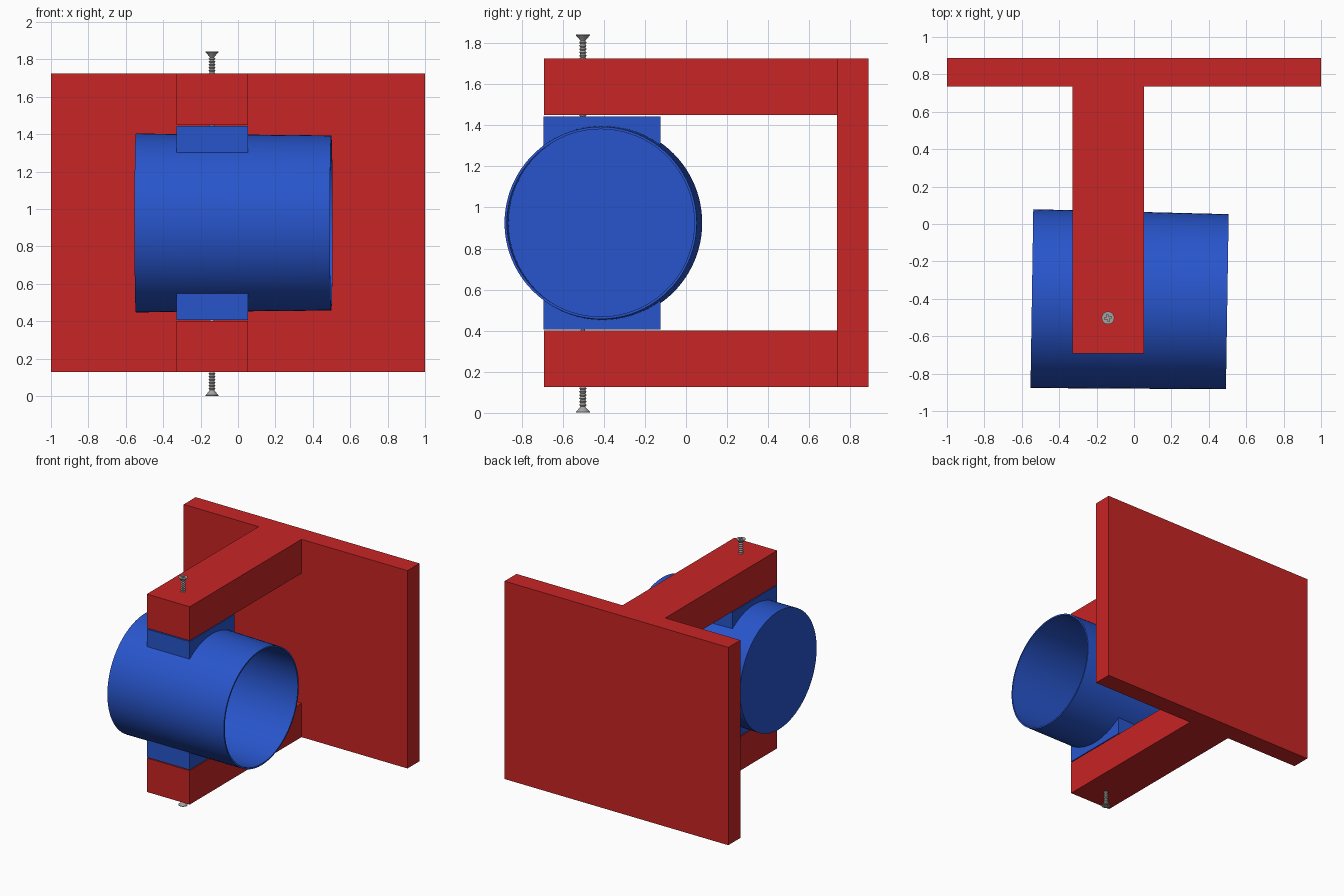
import bpy, bmesh, math
from mathutils import Matrix

if "Cube" in bpy.data.objects:
    bpy.data.objects.remove(bpy.data.objects["Cube"])


def make_material(name, rgb):
    mat = bpy.data.materials.new(name)
    mat.use_nodes = True
    mat.diffuse_color = (*rgb, 1)
    mat.node_tree.nodes["Principled BSDF"].inputs["Base Color"].default_value = (*rgb, 1)
    return mat


RED = make_material("red", (0.58, 0.018, 0.018))
BLUE = make_material("blue", (0.021, 0.091, 0.6))
STEEL = make_material("steel grey", (0.38, 0.37, 0.36))


def finish(bm, name, mat, smooth=False):
    bmesh.ops.recalc_face_normals(bm, faces=bm.faces)
    mesh = bpy.data.meshes.new(name)
    bm.to_mesh(mesh)
    bm.free()
    obj = bpy.data.objects.new(name, mesh)
    bpy.context.collection.objects.link(obj)
    mesh.materials.append(mat)
    bpy.ops.object.select_all(action="DESELECT")
    obj.select_set(True)
    bpy.context.view_layer.objects.active = obj
    if smooth:
        bpy.ops.object.shade_smooth_by_angle(angle=math.radians(30))
    return obj


def box(name, mat, x, y, z):
    bm = bmesh.new()
    bmesh.ops.create_cube(bm, size=1)
    for v in bm.verts:
        v.co = [(a + b) / 2 + c * (b - a) for c, (a, b) in zip(v.co, (x, y, z))]
    return finish(bm, name, mat)


def prism(name, mat, points, depth):
    """Extrude a closed outline of 3D points along the vector depth."""
    bm = bmesh.new()
    face = bm.faces.new([bm.verts.new(p) for p in points])
    ext = bmesh.ops.extrude_face_region(bm, geom=[face], use_keep_orig=True)
    verts = [g for g in ext["geom"] if isinstance(g, bmesh.types.BMVert)]
    bmesh.ops.translate(bm, verts=verts, vec=depth)
    return finish(bm, name, mat)


def lathe(name, mat, profile, sides, matrix):
    """Revolve (radius, height) points around z."""
    bm = bmesh.new()
    verts = [bm.verts.new((r, 0, h)) for r, h in profile]
    edges = [bm.edges.new(pair) for pair in zip(verts, verts[1:])]
    bmesh.ops.spin(bm, geom=verts + edges, cent=(0, 0, 0), axis=(0, 0, 1),
                   angle=math.tau, steps=sides, use_merge=True)
    bmesh.ops.remove_doubles(bm, verts=bm.verts, dist=1e-5)
    bm.transform(matrix)
    return finish(bm, name, mat, smooth=True)


MID = 0.925                 # height of the mirror plane between the arms
ARM_X = (-0.33, 0.053)
CUP_Y, CUP_R = -0.407, 0.472

# Back plate and the two arms
box("back_plate", RED, (-1, 1), (0.735, 0.888), (0.127, 1.725))
box("upper_arm", RED, ARM_X, (-0.692, 0.735), (1.45, 1.725))
box("lower_arm", RED, ARM_X, (-0.692, 0.735), (0.127, 0.4))

# Slightly tapered, slightly turned cup, closed at one end
turn = (Matrix.Translation((-0.546, -0.399, MID)) @ Matrix.Rotation(math.radians(-0.9), 4, "Z")
        @ Matrix.Rotation(math.pi / 2, 4, "Y"))
lathe("cup", BLUE, [(0, 0), (0.478, 0), (0.468, 1.045), (0.456, 1.045),
                    (0.464, 0.014), (0, 0.014)], 96, turn)

# Saddle blocks hollowed to fit the cup
for name, side in (("upper_saddle", 1), ("lower_saddle", -1)):
    front, back = -0.693, -0.123
    outline = [(ARM_X[0], back, MID + side * 0.518), (ARM_X[0], front, MID + side * 0.518)]
    for i in range(25):
        y = front + (back - front) * i / 24
        outline.append((ARM_X[0], y, MID + side * math.sqrt(CUP_R ** 2 - (y - CUP_Y) ** 2)))
    prism(name, BLUE, outline, (ARM_X[1] - ARM_X[0], 0, 0))

# Countersunk screws with ridged shanks and a cross recess
PITCH, HEAD = 0.016, 0.92
shank = [(0, 0), (0.034, 0), (0.034, -0.004), (0.014, -0.026)]
for i in range(23):
    h = -0.03 - i * PITCH
    shank += [(0.012, h), (0.018, h - PITCH * 0.5)]
shank += [(0.012, -0.4), (0, -0.42)]
a, b = 0.0045, 0.019
cross = [(b, -a), (b, a), (a, a), (a, b), (-a, b), (-a, a),
         (-b, a), (-b, -a), (-a, -a), (-a, -b), (a, -b), (a, -a)]

for name, angle in (("upper_screw", 0), ("lower_screw", math.pi)):
    place = (Matrix.Translation((-0.139, -0.502, 0.921)) @ Matrix.Rotation(angle, 4, "X")
             @ Matrix.Translation((0, 0, HEAD)))
    cutter = prism("recess_cutter", STEEL, [(x, y, -0.012) for x, y in cross], (0, 0, 0.03))
    cutter.data.transform(place @ Matrix.Rotation(math.radians(12), 4, "Z"))
    cutter.hide_render = True
    screw = lathe(name, STEEL, shank, 24, place)
    cut = screw.modifiers.new("recess", "BOOLEAN")
    cut.operation, cut.object, cut.solver = "DIFFERENCE", cutter, "EXACT"
    bpy.ops.object.modifier_move_to_index(modifier="recess", index=0)
    bpy.ops.object.modifier_apply(modifier="recess")
    bpy.data.objects.remove(cutter)
